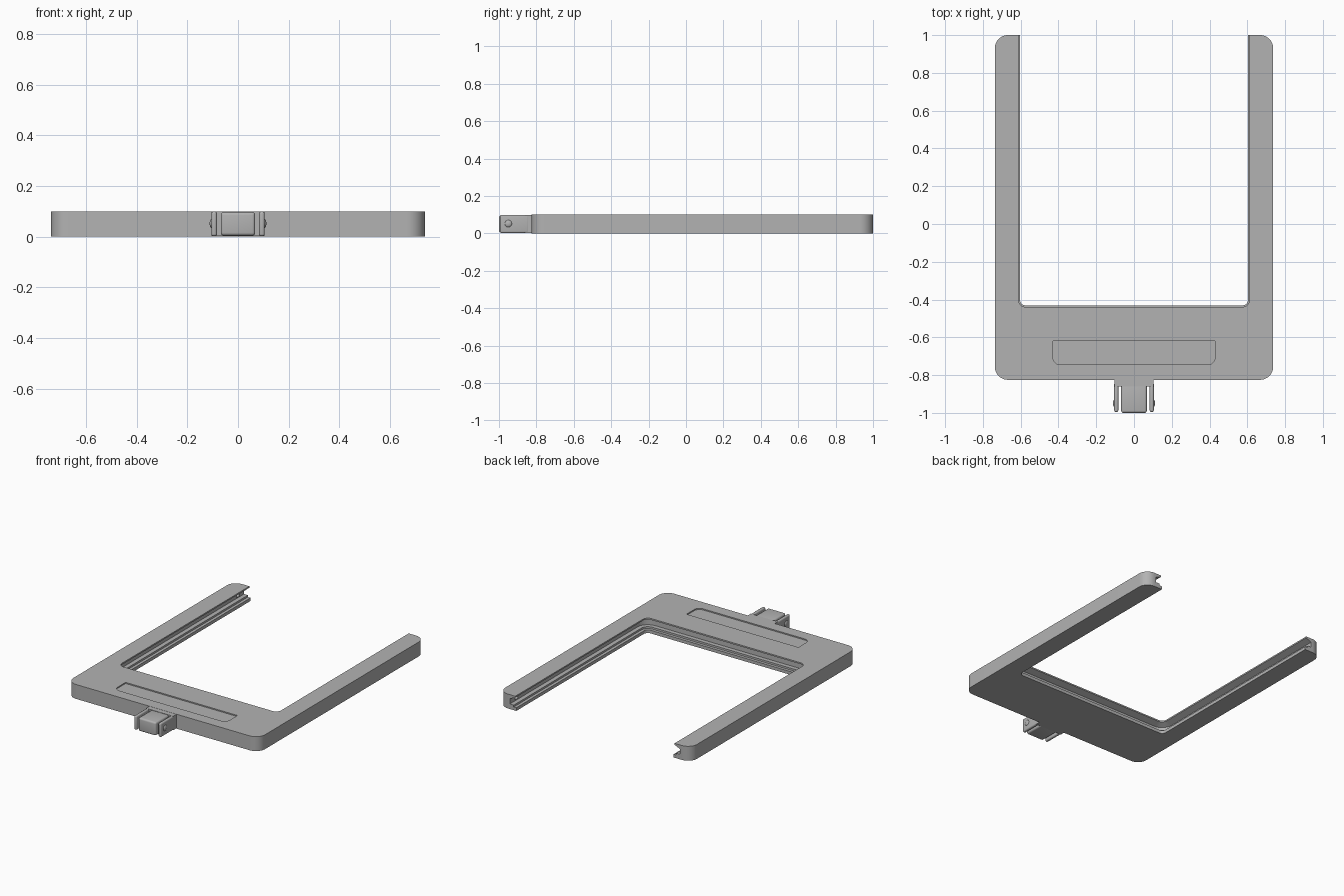
import bpy, bmesh, math
from mathutils import Matrix

if "Cube" in bpy.data.objects:
    bpy.data.objects.remove(bpy.data.objects["Cube"], do_unlink=True)

grey = bpy.data.materials.new("plain grey")
grey.use_nodes = True
colour = (0.45, 0.45, 0.45, 1)
grey.diffuse_color = colour
grey.node_tree.nodes["Principled BSDF"].inputs["Base Color"].default_value = colour


def finish(bm, name):
    bmesh.ops.recalc_face_normals(bm, faces=bm.faces)
    mesh = bpy.data.meshes.new(name)
    bm.to_mesh(mesh)
    bm.free()
    mesh.materials.append(grey)
    obj = bpy.data.objects.new(name, mesh)
    bpy.context.collection.objects.link(obj)
    return obj


def smooth(obj):
    bpy.ops.object.select_all(action='DESELECT')
    obj.select_set(True)
    bpy.context.view_layer.objects.active = obj
    bpy.ops.object.shade_smooth_by_angle(angle=math.radians(35))


def arc(cx, cy, r, start, end, steps=10):
    angles = [math.radians(start + (end - start) * i / steps) for i in range(steps + 1)]
    return [(cx + r * math.cos(a), cy + r * math.sin(a)) for a in angles]


def loft(layers, name):
    """Join equally long outlines, each given as (z, points), and cap the ends."""
    bm = bmesh.new()
    rings = [[bm.verts.new((x, y, z)) for x, y in pts] for z, pts in layers]
    n = len(rings[0])
    for low, high in zip(rings, rings[1:]):
        for i in range(n):
            j = (i + 1) % n
            bm.faces.new((low[i], low[j], high[j], high[i]))
    bm.faces.new(rings[0])
    bm.faces.new(rings[-1])
    bmesh.ops.remove_doubles(bm, verts=bm.verts, dist=1e-5)
    return finish(bm, name)


def box(name, x, y, z, bevel=0.0):
    bm = bmesh.new()
    size = [b - a for a, b in (x, y, z)]
    mid = [(a + b) / 2 for a, b in (x, y, z)]
    bmesh.ops.create_cube(bm, size=1, matrix=Matrix.Translation(mid) @ Matrix.Diagonal((*size, 1)))
    if bevel:
        bmesh.ops.bevel(bm, geom=bm.edges[:], offset=bevel, segments=4,
                        profile=0.5, affect='EDGES')
    obj = finish(bm, name)
    smooth(obj)
    return obj


def bump(name, centre, radii):
    bm = bmesh.new()
    bmesh.ops.create_uvsphere(bm, u_segments=24, v_segments=12, radius=1,
                              matrix=Matrix.Translation(centre) @ Matrix.Diagonal((*radii, 1)))
    smooth(finish(bm, name))


# U-shaped frame: the opening widens with height to form the inner groove
HALF, FRONT, BACK, R = 0.737, -0.825, 1.0, 0.07
OPEN_X, OPEN_Y, OPEN_R = 0.604, -0.431, 0.03


def u_outline(inset):
    right = [(OPEN_X + inset, BACK)]
    right += arc(HALF - R, BACK - R, R, 90, 0)
    right += arc(HALF - R, FRONT + R, R, 0, -90)
    left = [(-x, y) for x, y in reversed(right)]
    cx, cy = OPEN_X - OPEN_R, OPEN_Y + OPEN_R
    corner = arc(cx, cy, OPEN_R + inset, -90, 0)
    inner = [(-x, y) for x, y in reversed(corner)] + corner
    return right + left + inner


groove = [(0, 0), (0.022, 0), (0.022, 0.02), (0.035, 0.02),
          (0.035, 0.05), (0.072, 0.05), (0.09, 0.008), (0.1, 0.008)]
frame = loft([(z, u_outline(inset)) for z, inset in groove], "frame")

# Shallow label recess in the top, rounded at its front corners
front_right = arc(0.39, -0.705, 0.04, 0, -90)
recess = [(0.43, -0.62)] + front_right
recess += [(-x, y) for x, y in reversed(recess)]
cutter = loft([(0.092, recess), (0.15, recess)], "recess_cutter")
cutter.hide_render = True
cut = frame.modifiers.new("recess", 'BOOLEAN')
cut.operation = 'DIFFERENCE'
cut.solver = 'EXACT'
cut.object = cutter
bpy.context.view_layer.objects.active = frame
bpy.ops.object.modifier_apply(modifier=cut.name)
bpy.data.objects.remove(cutter, do_unlink=True)
smooth(frame)

# Connector: root, central tongue and two sprung side clips
box("connector_root", (-0.104, 0.104), (-0.86, -0.82), (0.002, 0.099))
box("connector_tongue", (-0.068, 0.068), (-1.0, -0.85), (0.004, 0.097), 0.012)
for side, word in ((1, "left"), (-1, "right")):
    xs = sorted((side * 0.083, side * 0.105))
    box(word + "_clip", xs, (-0.995, -0.84), (0.002, 0.099), 0.009)
    bump(word + "_clip_bump", (side * 0.102, -0.95, 0.052), (0.01, 0.02, 0.02))
    # Small detent inside the groove near the arm's end
    bump(word + "_groove_detent", (side * 0.654, 0.93, 0.05), (0.012, 0.015, 0.012))
